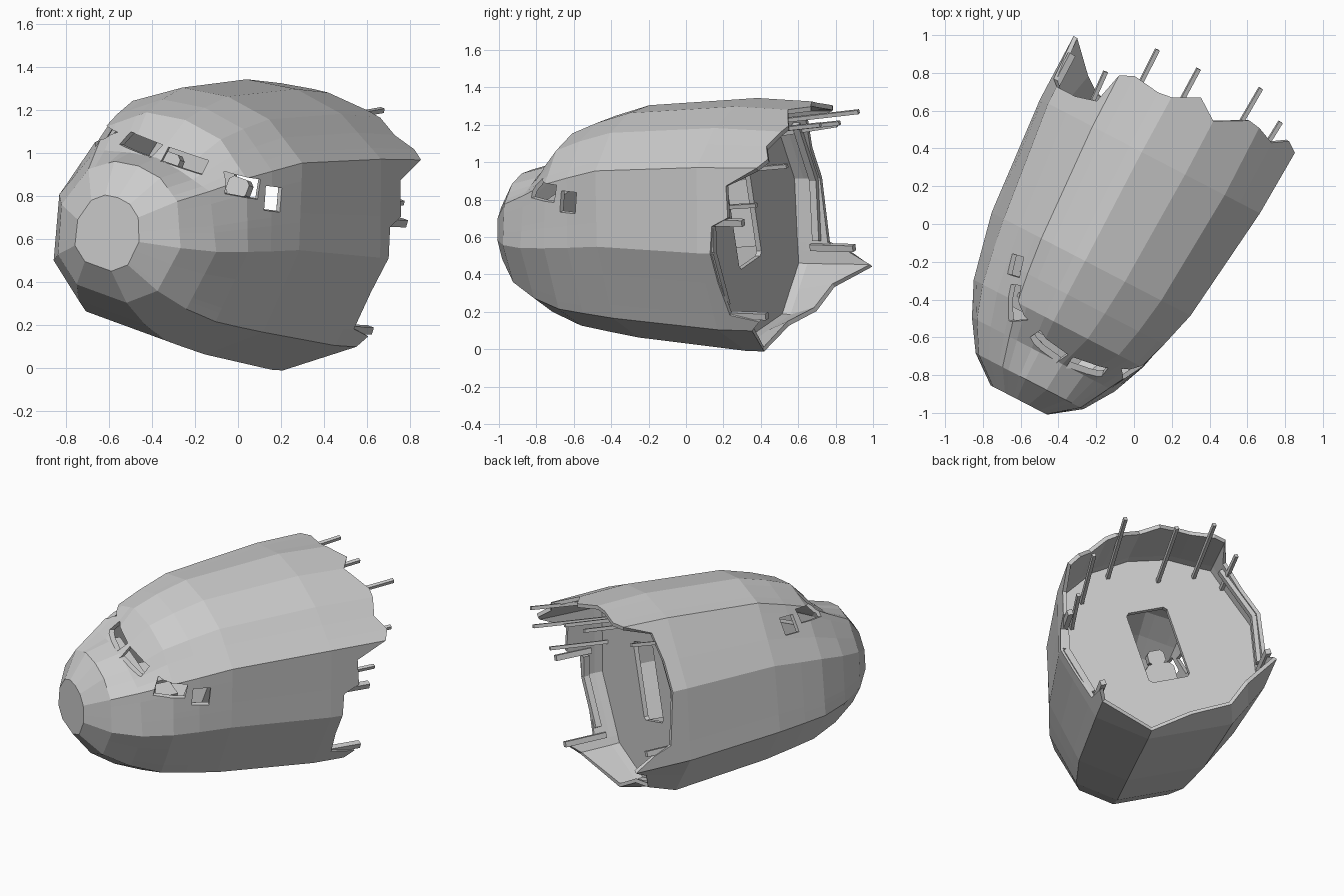
import bpy, bmesh
from math import radians, sin, cos
from mathutils import Matrix, Vector

if "Cube" in bpy.data.objects:
    bpy.data.objects.remove(bpy.data.objects["Cube"])

# Local frame: x = right, y = back along the fuselage, z = up; then rolled and yawed
ROLL, YAW = radians(18), radians(-27.4)
WORLD = (Matrix.Translation((-0.605, -0.94, 0.64)) @ Matrix.Rotation(YAW, 4, 'Z')
         @ Matrix.Rotation(ROLL, 4, 'Y'))


def add_mesh(name, verts, faces):
    me = bpy.data.meshes.new(name)
    me.from_pydata([tuple(v) for v in verts], [], faces)
    ob = bpy.data.objects.new(name, me)
    bpy.context.collection.objects.link(ob)
    ob.matrix_world = WORLD
    return ob


def box(name, centre, size, turn=None, bevel=0, taper=1.0):
    bm = bmesh.new()
    bmesh.ops.create_cube(bm, size=1)
    for v in bm.verts:
        k = taper if v.co.z > 0 else 1
        v.co = Vector((v.co.x * size[0] * k, v.co.y * size[1], v.co.z * size[2]))
    if bevel:
        edges = [e for e in bm.edges if abs(e.verts[0].co.y - e.verts[1].co.y) > 1e-4]
        bmesh.ops.bevel(bm, geom=edges, offset=bevel, segments=1, affect='EDGES')
    m = Matrix.Translation(centre) @ (turn or Matrix.Identity(4))
    bmesh.ops.transform(bm, matrix=m, verts=bm.verts)
    ob = add_mesh(name, [], [])
    bm.to_mesh(ob.data)
    bm.free()
    return ob


def apply_all(ob):
    bpy.context.view_layer.objects.active = ob
    for m in list(ob.modifiers):
        bpy.ops.object.modifier_apply(modifier=m.name)


def cut(ob, cutters):
    for c in cutters:
        c.hide_render = True
        m = ob.modifiers.new('cut', 'BOOLEAN')
        m.operation, m.solver, m.object = 'DIFFERENCE', 'EXACT', c
    apply_all(ob)
    for c in cutters:
        bpy.data.objects.remove(c)


# Fuselage stations: distance back, centre x, centre z, radius low, side, shoulder, crown
STATIONS = [(.005, 0, -.02, .175, .17, .18, .18), (.12, 0, -.015, .33, .33, .34, .33),
            (.28, 0, -.01, .44, .435, .435, .365), (.46, 0, .005, .53, .505, .54, .535),
            (.62, 0, .015, .57, .54, .595, .585), (.82, 0, .03, .62, .58, .65, .625),
            (1.47, .01, .015, .675, .665, .73, .68), (2.1, .025, .005, .68, .68, .75, .66)]
CORNERS = [-180, -158, -134, -96, -55, -25, 25, 55, 96, 134, 158, 180]


def station(s):
    for p, q in zip(STATIONS, STATIONS[1:]):
        if s <= q[0]:
            t = (s - p[0]) / (q[0] - p[0])
            return [a + (b - a) * t for a, b in zip(p, q)]


def skin(deg, s, inset=0):
    """Point on the faceted skin at an angle measured from the belly."""
    _, cx, cz, low, side, shoulder, crown = station(s)
    rad = {25: low * .985, 55: low * 1.015, 96: side, 134: shoulder,
           158: crown * 1.02, 180: crown}

    def corner(a):
        r = rad[abs(a)] - inset
        return Vector((cx + r * sin(radians(a)), s, cz - r * cos(radians(a))))
    for a, b in zip(CORNERS, CORNERS[1:]):
        if a <= deg <= b:
            return corner(a).lerp(corner(b), (deg - a) / (b - a))


# Torn rear edge: angle, distance back
TORN = [(-170, 1.87), (-158, 1.8), (-152, 1.79), (-140, 1.81), (-134, 1.775), (-128, 1.6),
        (-112, 1.57), (-96, 1.57), (-66, 1.6), (-62, 1.72), (-55, 1.85), (-40, 1.7),
        (-25, 1.64), (0, 1.6), (25, 1.58), (55, 1.68), (60, 1.74), (63, 1.57), (80, 1.55),
        (96, 1.55), (108, 1.56), (112, 1.66), (126, 1.65), (134, 1.84), (140, 1.88),
        (148, 1.83), (158, 1.87), (164, 1.88), (180, 1.79)]

# Outer shell; the lower left belly is bent in at the tear
n = len(TORN)
verts = [skin(a, st[0]) for st in STATIONS[:-1] for a, _ in TORN]
verts += [skin(a, s, .06 if -45 < a <= 0 else 0) for a, s in TORN]
faces = [tuple(range(n))]
for i in range(len(STATIONS) - 1):
    for j in range(n):
        k = (j + 1) % n
        faces.append((i * n + j, (i + 1) * n + j, (i + 1) * n + k, i * n + k))
shell = add_mesh('fuselage_shell', verts, faces)
sol = shell.modifiers.new('thickness', 'SOLIDIFY')
sol.thickness, sol.offset = 0.025, -1
apply_all(shell)

# Cockpit windows: x, y, z, turn, width, height
WINDOWS = [(.12, .34, .38, 12, .205, .065), (.35, .48, .34, 50, .19, .09),
           (.45, .635, .305, 70, .11, .11)]
cutters = []
for side in (1, -1):
    for x, y, z, turn, w, h in WINDOWS:
        cutters.append(box('window_cutter', (side * x, y, z), (w, .3, h),
                           Matrix.Rotation(radians(side * turn), 4, 'Z')))
cut(shell, cutters)

# Rear bulkhead with a chamfered doorway
angs = [a for a in CORNERS if a > -180]
m = len(angs)
bv = [skin(a, s, .015) for s in (1.39, 1.42) for a in angs]
bf = [tuple(range(m)), tuple(range(2 * m - 1, m - 1, -1))]
bf += [(j, m + j, m + (j + 1) % m, (j + 1) % m) for j in range(m)]
bulkhead = add_mesh('rear_bulkhead', bv, bf)
cut(bulkhead, [box('door_cutter', (0, 1.4, .065), (.27, .3, .5), bevel=.02)])

# Cockpit floor
fl = [(x * w, y, z) for z in (-.27, -.25) for x, y, w in
      ((-1, .3, .27), (1, .3, .27), (1, 1.4, .54), (-1, 1.4, .54))]
add_mesh('cockpit_floor', fl, [(3, 2, 1, 0), (4, 5, 6, 7), (0, 1, 5, 4), (1, 2, 6, 5),
                               (2, 3, 7, 6), (3, 0, 4, 7)])

# Seats, control columns and instrument panel
lean = Matrix.Rotation(radians(-10), 4, 'X')
for side, tag in ((1, 'right'), (-1, 'left')):
    x = side * .19
    box(f'seat_base_{tag}', (x, .68, -.18), (.12, .14, .14))
    box(f'seat_cushion_{tag}', (x, .68, -.08), (.19, .2, .05))
    box(f'seat_back_{tag}', (x, .79, .08), (.19, .05, .3), lean, .03)
    box(f'headrest_{tag}', (x, .82, .27), (.11, .05, .09), lean, .02)
    box(f'control_column_{tag}', (x, .5, -.1), (.025, .025, .3))
    box(f'control_yoke_{tag}', (x, .5, .06), (.13, .025, .03))
box('instrument_panel', (0, .4, .12), (.56, .06, .24), taper=.9)
box('centre_console', (0, .55, -.14), (.12, .35, .2))


# Broken stringers sticking out of the tear
def rod(name, start, end, w=.022):
    start, end = Vector(start), Vector(end)
    d = end - start
    turn = d.to_track_quat('Y', 'Z').to_matrix().to_4x4()
    return box(name, (start + end) / 2, (w, d.length, w), turn)


for i, (a, h, s) in enumerate([(-.4, .56, 1.76), (-.21, .63, 1.99), (.03, .57, 2.0),
                               (.37, .56, 2.06), (.545, .34, 1.95), (.61, .13, 1.8)]):
    x, z = a * cos(ROLL) - h * sin(ROLL), a * sin(ROLL) + h * cos(ROLL)
    rod(f'stringer_{i}', (x * .94, 1.42, z * .9), (x, s, z))

# Stub frames at the corners of the torn side openings
for i, (a, s0, s1) in enumerate([(110, 1.5, 1.74), (61, 1.5, 1.78), (-63, 1.5, 1.76)]):
    rod(f'stub_frame_{i}', skin(a, s0, .03), skin(a, s1, .03), .035)
# Exposed ribs along the side openings
for i, row in enumerate([(66, 80, 96, 108), (-66, -80, -96, -112, -128)]):
    for j, (a, b) in enumerate(zip(row, row[1:])):
        rod(f'edge_rib_{i}_{j}', skin(a, 1.54, .035), skin(b, 1.54, .035), .04)
